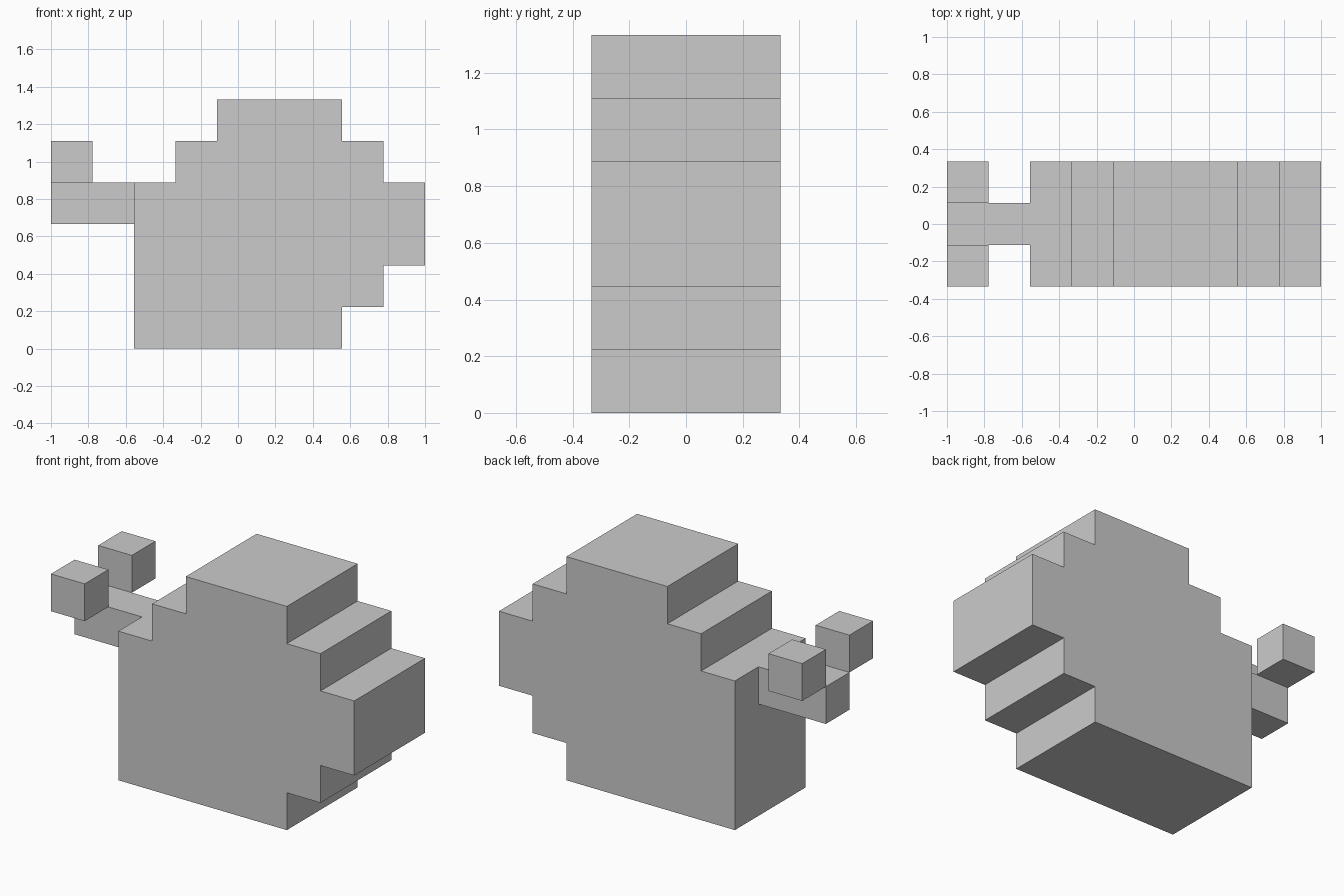
import bpy, bmesh

if "Cube" in bpy.data.objects:
    bpy.data.objects.remove(bpy.data.objects["Cube"])

U = 2 / 9  # one block of the model


def prism(name, profile, y0, y1):
    """Extrude an x-z outline, given in blocks from the left end, from y0 to y1 blocks."""
    bm = bmesh.new()
    verts = [bm.verts.new((-1 + x * U, y0 * U, z * U)) for x, z in profile]
    face = bm.faces.new(verts)
    out = bmesh.ops.extrude_face_region(bm, geom=[face])
    moved = [v for v in out["geom"] if isinstance(v, bmesh.types.BMVert)]
    bmesh.ops.translate(bm, verts=moved, vec=(0, (y1 - y0) * U, 0))
    bmesh.ops.recalc_face_normals(bm, faces=bm.faces)
    mesh = bpy.data.meshes.new(name)
    bm.to_mesh(mesh)
    bm.free()
    obj = bpy.data.objects.new(name, mesh)
    bpy.context.collection.objects.link(obj)
    return obj


def rect(x0, x1, z0, z1):
    return [(x0, z0), (x1, z0), (x1, z1), (x0, z1)]


# Stepped body
prism("body", [(2, 0), (7, 0), (7, 1), (8, 1), (8, 2), (9, 2), (9, 4), (8, 4),
               (8, 5), (7, 5), (7, 6), (4, 6), (4, 5), (3, 5), (3, 4), (2, 4)], -1.5, 1.5)

# Tail stalk
prism("tail", rect(0, 2, 3, 4), -0.5, 0.5)

# Pair of tail tips, mirrored across the centre
tips = prism("tail_tips", rect(0, 1, 4, 5), 0.5, 1.5)
mirror = tips.modifiers.new("Mirror", 'MIRROR')
mirror.use_axis = (False, True, False)
mirror.use_mirror_merge = False
